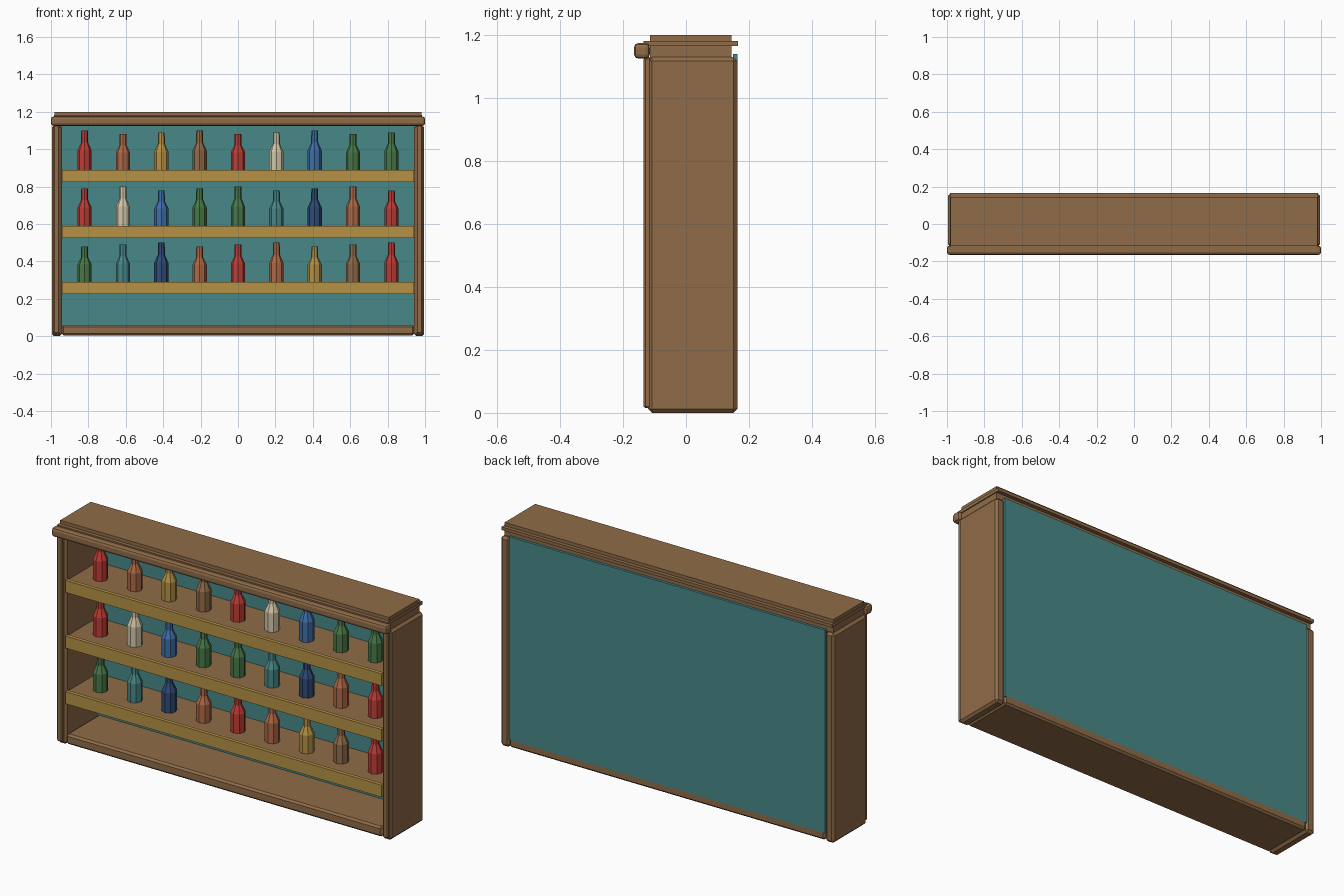
import bpy, bmesh
from mathutils import Vector

default = bpy.data.objects.get("Cube")
if default:
    bpy.data.objects.remove(default, do_unlink=True)


def material(name, rgb):
    m = bpy.data.materials.new(name)
    m.use_nodes = True
    m.diffuse_color = (*rgb, 1)
    m.node_tree.nodes["Principled BSDF"].inputs["Base Color"].default_value = (*rgb, 1)
    return m


wood = material("brown wood", (0.28, 0.15, 0.065))
teal = material("teal", (0.065, 0.25, 0.25))
gold = material("gold", (0.47, 0.29, 0.06))
red = material("red", (0.52, 0.045, 0.035))
clay = material("terracotta", (0.43, 0.14, 0.06))
cream = material("cream", (0.66, 0.58, 0.40))
blue = material("blue", (0.05, 0.16, 0.40))
navy = material("navy", (0.03, 0.07, 0.19))
green = material("green", (0.065, 0.19, 0.065))


def add_object(name, bm, mat):
    mesh = bpy.data.meshes.new(name)
    bmesh.ops.recalc_face_normals(bm, faces=bm.faces)
    bm.to_mesh(mesh)
    bm.free()
    mesh.materials.append(mat)
    obj = bpy.data.objects.new(name, mesh)
    bpy.context.collection.objects.link(obj)
    return obj


def box(name, x, y, z, mat, bevel=0.0, segments=1):
    """Box from (min, max) ranges, with optional bevelled edges."""
    bm = bmesh.new()
    bmesh.ops.create_cube(bm, size=1)
    ranges = (x, y, z)
    size = Vector([b - a for a, b in ranges])
    centre = Vector([(a + b) / 2 for a, b in ranges])
    for v in bm.verts:
        v.co = Vector([c * s for c, s in zip(v.co, size)]) + centre
    if bevel:
        bmesh.ops.bevel(bm, geom=bm.edges[:], offset=bevel, segments=segments,
                        profile=0.5, affect='EDGES')
    return add_object(name, bm, mat)


# Bottle outline: (radius, fraction of the height)
OUTLINE = ((0.038, 0), (0.038, 0.5), (0.019, 0.7), (0.018, 1))
SIDES = 8


def bottle(name, x, z, height, mat):
    bm = bmesh.new()
    for (r1, h1), (r2, h2) in zip(OUTLINE, OUTLINE[1:]):
        bottom, top = h1 * height, h2 * height
        ring = bmesh.ops.create_cone(bm, cap_ends=False, segments=SIDES,
                                     radius1=r1, radius2=r2, depth=top - bottom)
        bmesh.ops.translate(bm, verts=ring["verts"], vec=(0, 0, (bottom + top) / 2))
    bmesh.ops.remove_doubles(bm, verts=bm.verts, dist=0.0005)
    bmesh.ops.holes_fill(bm, edges=bm.edges, sides=SIDES)
    obj = add_object(name, bm, mat)
    obj.location = (x, 0, z)


# Side panels with front trim strips
for side, s in (("left", 1), ("right", -1)):
    def span(a, b):
        return tuple(sorted((s * a, s * b)))
    box(side + "_panel", span(0.942, 0.995), (-0.12, 0.163), (0, 1.13), wood, 0.012)
    box(side + "_front_trim", span(0.955, 0.988), (-0.135, -0.11), (0.015, 1.13), wood, 0.006)

# Base, back and top
box("base_board", (-0.942, 0.942), (-0.12, 0.163), (0.005, 0.06), wood, 0.01)
box("back_panel", (-0.943, 0.943), (0.15, 0.163), (0.045, 1.14), teal)
box("top_board", (-0.98, 0.98), (-0.115, 0.145), (1.125, 1.2), wood)
box("top_lip", (-0.985, 0.985), (-0.135, 0.165), (1.165, 1.182), wood)
box("top_moulding", (-1, 1), (-0.165, -0.115), (1.125, 1.175), wood, 0.014, 2)

# Shelves with front rails and their bottles
ROWS = (
    ("top", 0.89, (red, clay, gold, wood, red, cream, blue, green, green)),
    ("middle", 0.59, (red, cream, blue, green, green, teal, navy, clay, red)),
    ("bottom", 0.29, (green, teal, navy, clay, red, clay, gold, wood, red)),
)
for r, (label, z, mats) in enumerate(ROWS):
    box(label + "_shelf", (-0.942, 0.942), (-0.11, 0.155), (z - 0.06, z - 0.005), wood)
    box(label + "_shelf_rail", (-0.942, 0.942), (-0.125, -0.105), (z - 0.065, z), gold)
    for i, mat in enumerate(mats):
        height = 0.195 + 0.01 * ((i + 2 - r) % 3)
        bottle(f"{label}_bottle_{i + 1}", (i - 4) * 0.205, z - 0.005, height, mat)
